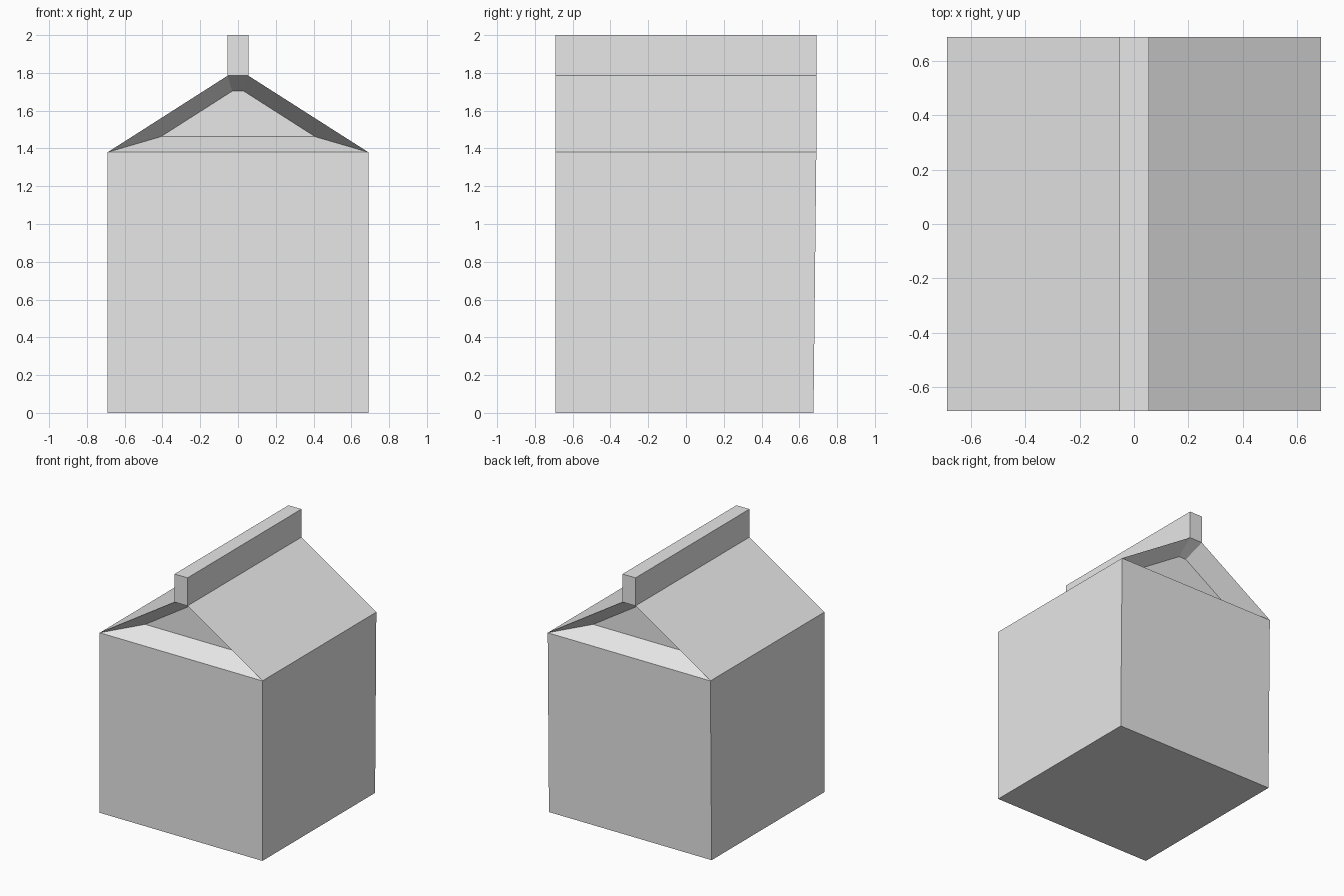
import bpy
import bmesh

cube = bpy.data.objects.get("Cube")
if cube:
    bpy.data.objects.remove(cube, do_unlink=True)

HALF = 0.69        # half width of the carton
BODY_TOP = 1.38    # where the roof starts
ROOF_TOP = 1.785   # where the ridge fin starts
FIN = 0.055        # half thickness of the fin
TOP = 2.0

grey = bpy.data.materials.new("light_grey")
grey.use_nodes = True
colour = (0.8, 0.8, 0.8, 1)
grey.diffuse_color = colour
grey.node_tree.nodes["Principled BSDF"].inputs["Base Color"].default_value = colour

bm = bmesh.new()


def ring(half_x, z, back=HALF):
    """Rectangle of vertices: front pair, then back pair."""
    return [bm.verts.new(p) for p in (
        (-half_x, -HALF, z), (half_x, -HALF, z),
        (half_x, back, z), (-half_x, back, z))]


# Stacked rings: base, shoulder, ridge and fin top; the base is a little short at the back
rings = [ring(HALF, 0, 0.675), ring(HALF, BODY_TOP),
         ring(FIN, ROOF_TOP), ring(FIN, TOP)]
gables = []
for level, (low, high) in enumerate(zip(rings, rings[1:])):
    for i in range(4):
        j = (i + 1) % 4
        face = bm.faces.new((low[i], low[j], high[j], high[i]))
        if level == 1 and i in (0, 2):
            gables.append(face)
bm.faces.new(reversed(rings[0]))
bm.faces.new(rings[-1])
bm.normal_update()

# Folded-in gable ends: a sloping rim around a recessed panel
bmesh.ops.inset_individual(bm, faces=gables, thickness=0.082, depth=-0.15,
                           use_even_offset=True)
bm.normal_update()

mesh = bpy.data.meshes.new("carton")
bm.to_mesh(mesh)
bm.free()
mesh.materials.append(grey)
carton = bpy.data.objects.new("carton", mesh)
bpy.context.scene.collection.objects.link(carton)
